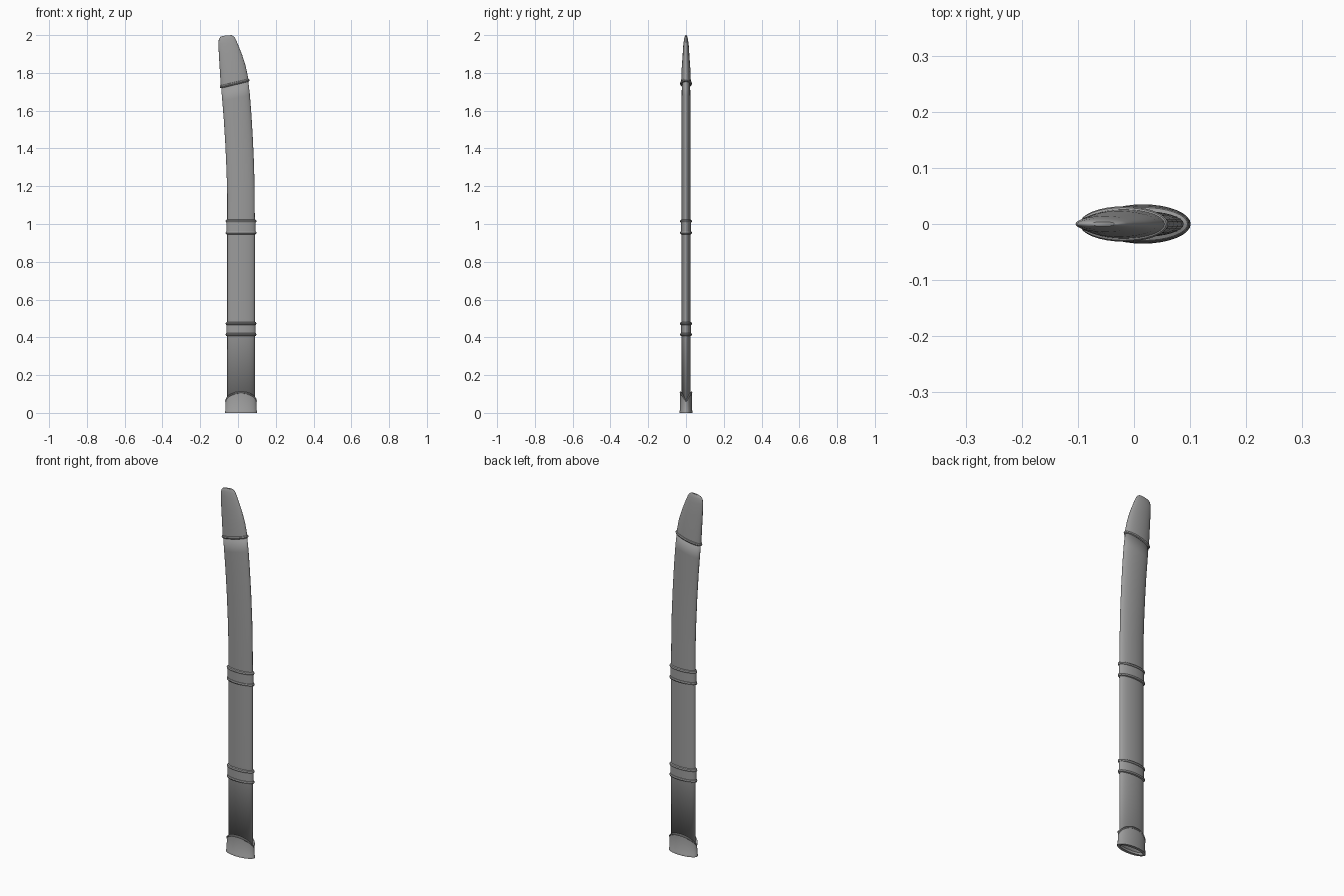
import bpy, bmesh, math

if "Cube" in bpy.data.objects:
    bpy.data.objects.remove(bpy.data.objects["Cube"], do_unlink=True)

SEG = 32
grey = bpy.data.materials.new("plain grey")
grey.use_nodes = True
COLOR = (0.33, 0.33, 0.33, 1)
grey.diffuse_color = COLOR
grey.node_tree.nodes["Principled BSDF"].inputs["Base Color"].default_value = COLOR


def ring(xl, zl, xr, zr, depth, grow=0, lift=0, arch=0):
    """Oval section between its left and right edge points, optionally grown, shifted and arched."""
    cx, cz = (xl + xr) / 2, (zl + zr) / 2
    tilt = math.atan2(zr - zl, xr - xl)
    a = math.hypot(xr - xl, zr - zl) / 2 + grow
    pts = []
    for i in range(SEG):
        t = 2 * math.pi * i / SEG
        u, w = a * math.cos(t), lift + arch * abs(math.sin(t))
        pts.append((cx + u * math.cos(tilt) - w * math.sin(tilt),
                    (depth + grow) * math.sin(t),
                    cz + u * math.sin(tilt) + w * math.cos(tilt)))
    return pts


def loft(name, rings, cap_end=False, closed=False, thickness=0):
    """Skin a series of rings into one object."""
    bm = bmesh.new()
    rows = [[bm.verts.new(p) for p in r] for r in rings]
    pairs = list(zip(rows, rows[1:]))
    if closed:
        pairs.append((rows[-1], rows[0]))
    for lo, hi in pairs:
        for i in range(SEG):
            j = (i + 1) % SEG
            bm.faces.new((lo[i], lo[j], hi[j], hi[i]))
    if cap_end:
        bm.faces.new(rows[-1])
    bmesh.ops.recalc_face_normals(bm, faces=bm.faces)
    mesh = bpy.data.meshes.new(name)
    bm.to_mesh(mesh)
    bm.free()
    mesh.materials.append(grey)
    obj = bpy.data.objects.new(name, mesh)
    bpy.context.collection.objects.link(obj)
    if thickness:
        mod = obj.modifiers.new("wall", 'SOLIDIFY')
        mod.thickness, mod.offset = thickness, -1
    bpy.ops.object.select_all(action='DESELECT')
    bpy.context.view_layer.objects.active = obj
    obj.select_set(True)
    bpy.ops.object.shade_smooth_by_angle(angle=math.radians(40))
    return obj


def bead(name, section, radius, base=0, arch=0):
    """Rounded moulding running round a section."""
    loops = []
    for k in range(8):
        t = 2 * math.pi * k / 8
        loops.append(ring(*section, grow=base + radius * math.cos(t),
                          lift=radius * math.sin(t), arch=arch))
    loft(name, loops, closed=True)


def straight(z):
    return (-0.057, z, 0.089, z, 0.023)


# Long curved sheath, hollow from the mouth
body = [straight(0.012), straight(0.5), straight(1.0),
        (-0.057, 1.16, 0.088, 1.18, 0.023),
        (-0.061, 1.29, 0.085, 1.31, 0.023),
        (-0.067, 1.42, 0.079, 1.445, 0.023),
        (-0.075, 1.55, 0.071, 1.58, 0.023),
        (-0.083, 1.65, 0.063, 1.683, 0.023),
        (-0.090, 1.735, 0.053, 1.77, 0.022)]
loft("sheath_body", [ring(*s) for s in body], thickness=0.003)

# Mouth fitting with an arched upper edge and a thin foot rim
m = straight(0)
loft("mouth_fitting", [
    ring(*m, grow=-0.003, lift=0.05), ring(*m, grow=-0.003),
    ring(*m, grow=0.012), ring(*m, grow=0.012, lift=0.009),
    ring(*m, grow=0.010, lift=0.012),
    ring(*m, grow=0.008, lift=0.062, arch=0.045),
    ring(*m, grow=-0.001, lift=0.062, arch=0.045)])
bead("mouth_arch_bead", straight(0.062), 0.006, base=0.005, arch=0.045)

# Two hanger bands, each a plain sleeve between two beads
for label, low, high in (("lower", 0.415, 0.473), ("upper", 0.953, 1.015)):
    s = straight(low)
    h = high - low
    loft(label + "_band", [ring(*s, grow=-0.001), ring(*s, grow=0.004),
                           ring(*s, grow=0.004, lift=h), ring(*s, grow=-0.001, lift=h)])
    bead(label + "_band_low_bead", straight(low), 0.009)
    bead(label + "_band_high_bead", straight(high), 0.009)

# Tapered tip fitting with its collar
collar = (-0.089, 1.727, 0.053, 1.761, 0.0235)
tip = [(-0.091, 1.727, 0.056, 1.761, 0.026),
       (-0.096, 1.81, 0.041, 1.835, 0.023),
       (-0.101, 1.89, 0.022, 1.895, 0.018),
       (-0.104, 1.955, 0.000, 1.95, 0.014),
       (-0.101, 1.981, -0.012, 1.978, 0.010),
       (-0.091, 1.992, -0.021, 1.992, 0.007),
       (-0.077, 1.996, -0.034, 2.000, 0.004)]
loft("tip_fitting", [ring(*s) for s in tip], cap_end=True)
bead("tip_collar_bead", collar, 0.008)
